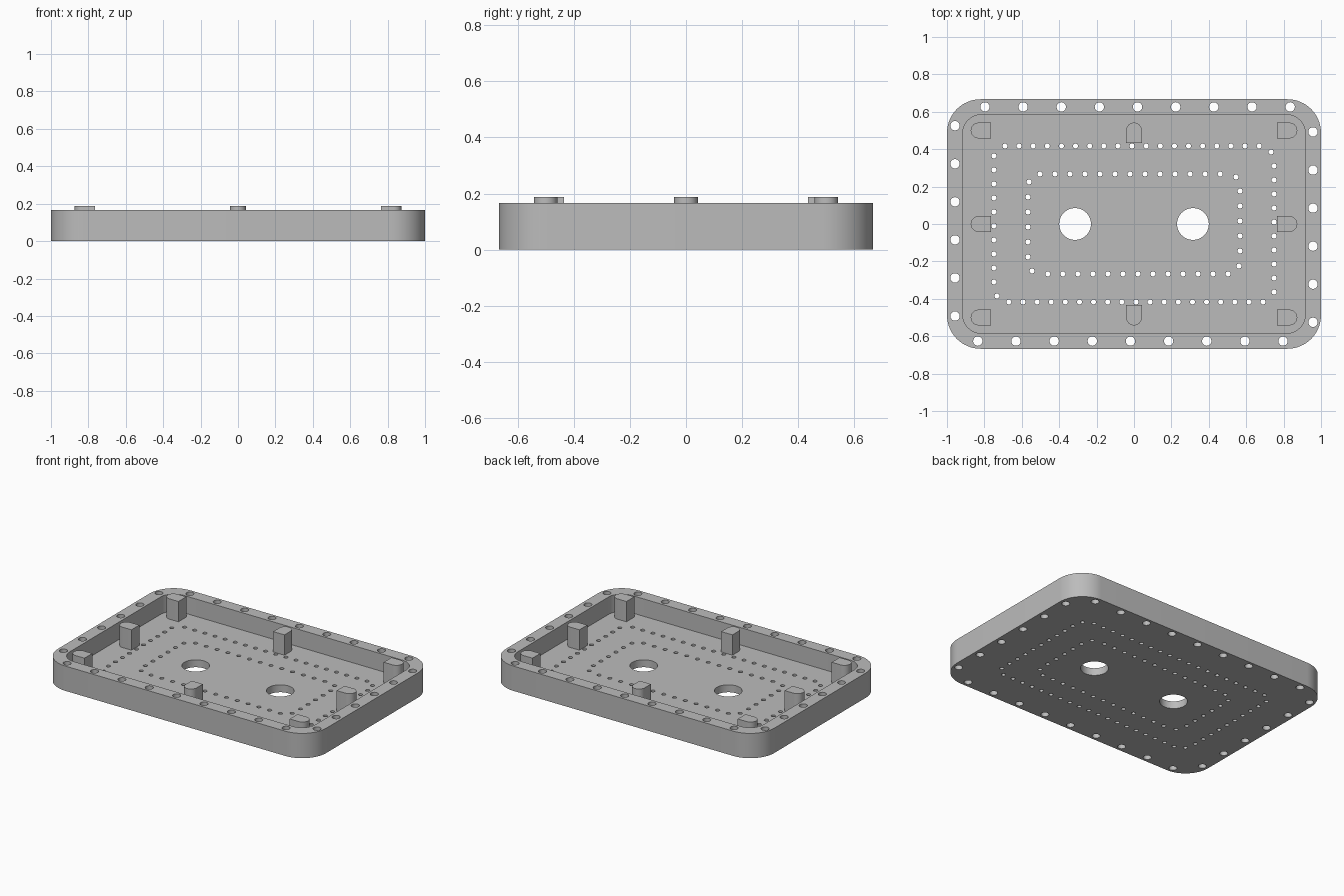
import bpy, bmesh, math
from mathutils import Vector

cube = bpy.data.objects.get("Cube")
if cube:
    bpy.data.objects.remove(cube)

HEIGHT, FLOOR, POST_TOP = 0.167, 0.05, 0.187

grey = bpy.data.materials.new("plain grey")
grey.use_nodes = True
GREY = (0.5, 0.5, 0.5, 1)
grey.diffuse_color = GREY
grey.node_tree.nodes["Principled BSDF"].inputs["Base Color"].default_value = GREY


def arc(cx, cy, r, start, sweep, steps):
    return [(cx + r * math.cos(start + sweep * i / steps),
             cy + r * math.sin(start + sweep * i / steps)) for i in range(steps + 1)]


def rounded_rect(hx, hy, r):
    points = []
    for i, (sx, sy) in enumerate([(1, 1), (-1, 1), (-1, -1), (1, -1)]):
        points += arc(sx * (hx - r), sy * (hy - r), r, i * math.pi / 2, math.pi / 2, 16)
    return points


def circle(x, y, r, steps):
    return arc(x, y, r, 0, 2 * math.pi, steps)[:-1]


def add_prism(bm, outline, z0, z1):
    low = [bm.verts.new((x, y, z0)) for x, y in outline]
    high = [bm.verts.new((x, y, z1)) for x, y in outline]
    bm.faces.new(low[::-1])
    bm.faces.new(high)
    n = len(low)
    for i in range(n):
        j = (i + 1) % n
        bm.faces.new((low[i], low[j], high[j], high[i]))


def make_object(name, prisms):
    bm = bmesh.new()
    for prism in prisms:
        add_prism(bm, *prism)
    mesh = bpy.data.meshes.new(name)
    bm.to_mesh(mesh)
    bm.free()
    mesh.materials.append(grey)
    obj = bpy.data.objects.new(name, mesh)
    bpy.context.collection.objects.link(obj)
    return obj


def smooth(obj):
    bpy.ops.object.select_all(action="DESELECT")
    obj.select_set(True)
    bpy.context.view_layer.objects.active = obj
    bpy.ops.object.shade_smooth_by_angle(angle=math.radians(30))


def row(start, step, count):
    return [Vector(start) + Vector(step) * i for i in range(count)]


def turned_pairs(points):
    # each hole has a twin half a turn around the centre
    return points + [-p for p in points]


# Hole layouts: rim bolts, outer ring, inner ring and two large drains
rim = row((-0.797, 0.626), (0.204, 0), 9) + row((0.957, 0.492), (0, -0.2035), 6)
outer_ring = (row((-0.69, 0.417), (0.0755, 0), 19) + [Vector((0.733, 0.385))]
              + row((0.749, 0.31), (0, -0.0749), 10))
inner_ring = (row((-0.503, 0.267), (0.0803, 0), 13)
              + [Vector((0.545, 0.251)), Vector((0.561, -0.225))]
              + row((0.567, 0.176), (0, -0.08), 5))
holes = []
for points, radius, steps in ((rim, 0.025, 24), (outer_ring, 0.0135, 16),
                              (inner_ring, 0.0135, 16), ([Vector((0.315, 0))], 0.085, 48)):
    holes += [(circle(p.x, p.y, radius, steps), -0.1, 0.3) for p in turned_pairs(points)]

# Tray body with its recess and holes cut out
tray = make_object("tray", [(rounded_rect(1, 0.667, 0.18), 0, HEIGHT)])
cutters = [make_object("recess_cutter", [(rounded_rect(0.916, 0.584, 0.1), FLOOR, 0.3)]),
           make_object("hole_cutter", holes)]
for cutter in cutters:
    cutter.hide_render = True
    cut = tray.modifiers.new(cutter.name, "BOOLEAN")
    cut.operation = "DIFFERENCE"
    cut.solver = "EXACT"
    cut.object = cutter
bpy.context.view_layer.update()
evaluated = tray.evaluated_get(bpy.context.evaluated_depsgraph_get())
finished = bpy.data.meshes.new_from_object(evaluated)
tray.modifiers.clear()
tray.data = finished
for cutter in cutters:
    bpy.data.objects.remove(cutter)
smooth(tray)


# D-shaped support posts, each with its round end facing the wall
def post(name, x, y, angle):
    w = 0.042
    outline = [(-0.054, w), (-0.054, -w)] + arc(0.054 - w, 0, w, -math.pi / 2, math.pi, 16)
    c, s = math.cos(angle), math.sin(angle)
    placed = [(x + c * u - s * v, y + s * u + c * v) for u, v in outline]
    smooth(make_object(name, [(placed, FLOOR - 0.005, POST_TOP)]))


for side, sx, angle in (("left", 1, 0), ("right", -1, math.pi)):
    for place, y in (("front", -0.5), ("middle", 0), ("back", 0.5)):
        post(f"{place}_{side}_post", sx * 0.819, y, angle)
post("front_middle_post", 0, -0.488, -math.pi / 2)
post("back_middle_post", 0, 0.488, math.pi / 2)
